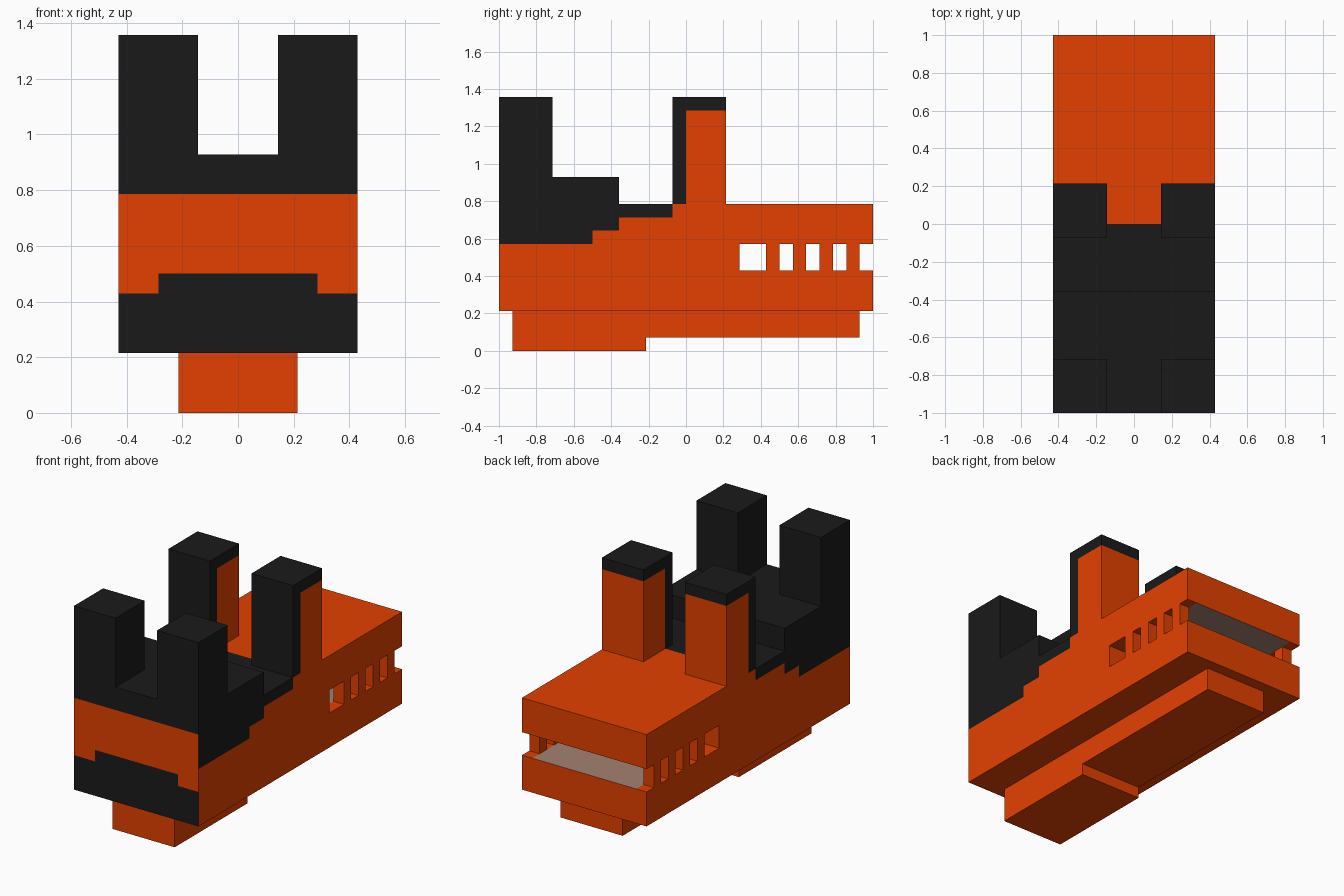
import bpy, bmesh
from mathutils import Vector

if "Cube" in bpy.data.objects:
    bpy.data.objects.remove(bpy.data.objects["Cube"])

U = 1 / 14  # one block unit; the model is 28 units long


def material(name, rgb):
    m = bpy.data.materials.new(name)
    lin = [(c / 255 / 12.92 if c <= 10 else ((c / 255 + 0.055) / 1.055) ** 2.4) for c in rgb]
    m.diffuse_color = (*lin, 1)
    m.use_nodes = True
    m.node_tree.nodes["Principled BSDF"].inputs["Base Color"].default_value = m.diffuse_color
    return m


MATS = [material("orange", (228, 64, 0)),
        material("charcoal", (26, 26, 26)),
        material("warm_grey", (166, 128, 113))]
ORANGE, DARK, GREY = 0, 1, 2


def box(name, x, y, z, paint=ORANGE, cuts=()):
    """Box between unit ranges; cuts are (axis, value) paint edges, paint is an index or a rule."""
    bm = bmesh.new()
    bmesh.ops.create_cube(bm, size=1)
    for v in bm.verts:
        v.co = Vector([lo + (c + 0.5) * (hi - lo) for c, (lo, hi) in zip(v.co, (x, y, z))])
    for axis, value in cuts:
        normal = Vector((0, 0, 0))
        normal[axis] = 1
        bmesh.ops.bisect_plane(bm, geom=bm.verts[:] + bm.edges[:] + bm.faces[:],
                               plane_co=normal * value, plane_no=normal)
    bm.normal_update()
    for f in bm.faces:
        f.material_index = paint(f.calc_center_median(), f.normal) if callable(paint) else paint
    bmesh.ops.scale(bm, vec=(U, U, U), verts=bm.verts)
    me = bpy.data.meshes.new(name)
    bm.to_mesh(me)
    bm.free()
    for m in MATS:
        me.materials.append(m)
    ob = bpy.data.objects.new(name, me)
    bpy.context.collection.objects.link(ob)
    return ob


# Keel: deep at the front, shallow towards the back
box("keel_front", (-3, 3), (-13, -3), (0, 3))
box("keel_back", (-3, 3), (-3, 13), (1, 3))


# Hull bottom: dark front panel, grey cabin floor
def lower_paint(c, n):
    if n.y < -0.5:
        return DARK
    return GREY if n.z > 0.5 and abs(c.x) < 5 and c.y > 5 else ORANGE


box("hull_lower", (-6, 6), (-14, 14), (3, 6), lower_paint, [(0, -5), (0, 5), (1, 5)])

# Hull middle: solid front with the raised part of the dark panel
box("hull_middle", (-6, 6), (-14, 4), (6, 8),
    lambda c, n: DARK if n.y < -0.5 and abs(c.x) < 4 and c.z < 7 else ORANGE,
    [(0, -4), (0, 4), (2, 7)])

# Posts between the side windows of the open cabin
for side, sx in (("left", -1), ("right", 1)):
    for i, y in enumerate((6, 8, 10, 12)):
        box(f"window_post_{side}_{i + 1}", sorted((5 * sx, 6 * sx)), (y, y + 1), (6, 8))


# Hull top: stepped dark paint on the sides, dark front deck, grey cabin ceiling
def upper_paint(c, n):
    if n.z > 0.5:
        return DARK if c.y < 0 else ORANGE
    if n.z < -0.5:
        return GREY if abs(c.x) < 5 and c.y > 5 else ORANGE
    if abs(n.x) > 0.5:
        edge = 8 if c.y < -7 else 9 if c.y < -5 else 10 if c.y < -1 else 11
        return DARK if c.z > edge else ORANGE
    return ORANGE


box("hull_upper", (-6, 6), (-14, 14), (8, 11), upper_paint,
    [(0, -5), (0, 5), (1, -7), (1, -5), (1, -1), (1, 0), (1, 5), (2, 9), (2, 10)])

# Raised front deck and the four towers
box("front_deck", (-6, 6), (-14, -5), (11, 13), DARK)
for side, sx in (("left", -1), ("right", 1)):
    xs = sorted((2 * sx, 6 * sx))
    box(f"front_tower_{side}", xs, (-14, -10), (13, 19), DARK)
    box(f"back_tower_{side}", xs, (-1, 3), (11, 19),
        lambda c, n: DARK if c.y < 0 or c.z > 18 else ORANGE, [(1, 0), (2, 18)])
